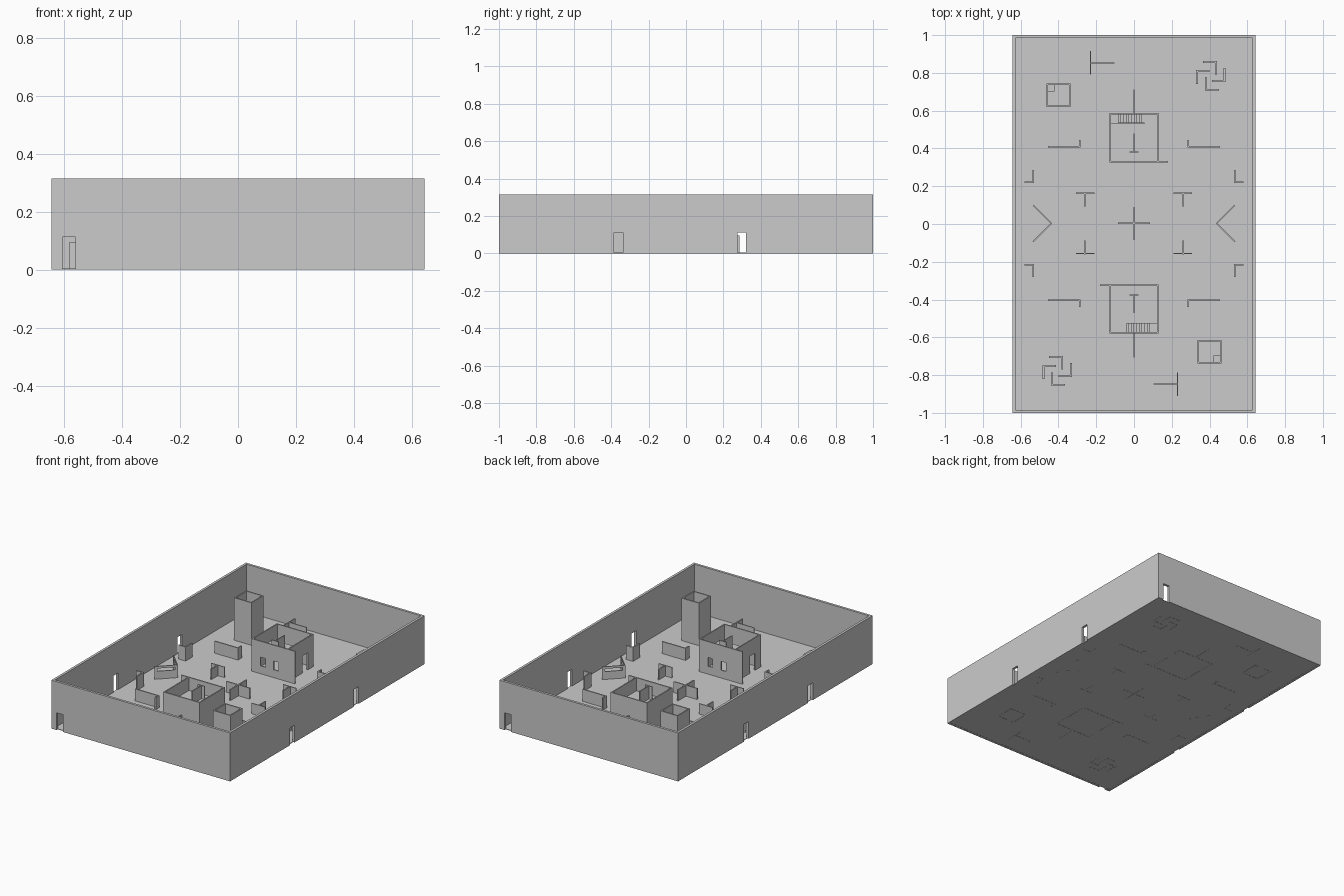
import bpy, bmesh
from math import pi
from mathutils import Matrix, Vector

if "Cube" in bpy.data.objects:
    bpy.data.objects.remove(bpy.data.objects["Cube"])

T = 0.008          # cover wall thickness
CY = 0.003         # centre of the layout in y


class Part:
    """Collects boxes and wall panels into one mesh object."""
    def __init__(self, name):
        self.name, self.bm = name, bmesh.new()

    def box(self, x0, x1, y0, y1, z0, z1, m=Matrix()):
        s = Matrix.Diagonal((x1 - x0, y1 - y0, z1 - z0, 1))
        c = Matrix.Translation(((x0 + x1) / 2, (y0 + y1) / 2, (z0 + z1) / 2))
        bmesh.ops.create_cube(self.bm, size=1, matrix=m @ c @ s)

    def wall(self, a, b, h, t=T, z0=0.0, holes=()):
        """Upright panel from a to b; holes are (u0, u1, z0, z1) along its run."""
        d = Vector(b) - Vector(a)
        m = Matrix.Translation((a[0], a[1], 0)) @ Matrix.Rotation(
            Vector((1, 0)).angle_signed(d) * -1, 4, 'Z')
        u = -t / 2
        for u0, u1, h0, h1 in sorted(holes):
            self.box(u, u0, -t / 2, t / 2, z0, h, m)
            if h0 > z0:
                self.box(u0, u1, -t / 2, t / 2, z0, h0, m)
            self.box(u0, u1, -t / 2, t / 2, h1, h, m)
            u = u1
        self.box(u, d.length + t / 2, -t / 2, t / 2, z0, h, m)
        return self

    def done(self, m=Matrix()):
        self.bm.transform(m)
        bmesh.ops.recalc_face_normals(self.bm, faces=self.bm.faces)
        me = bpy.data.meshes.new(self.name)
        self.bm.to_mesh(me)
        self.bm.free()
        ob = bpy.data.objects.new(self.name, me)
        bpy.context.collection.objects.link(ob)
        return ob


# Floor slab
p = Part("floor")
p.box(-0.635, 0.635, -0.99, 0.99, 0.001, 0.004)
p.done()

# Outer walls with doorways
W, X, Y, H = 0.016, 0.635, 0.992, 0.315
side = [(Y - 0.385, Y - 0.337, 0, 0.112), (Y + 0.275, Y + 0.322, 0, 0.112)]
for s, n in ((-1, "left"), (1, "right")):
    Part(n + "_outer_wall").wall((s * X, -Y), (s * X, Y), H, W, holes=side).done()
    d = X + s * 0.583
    Part(("front" if s < 0 else "back") + "_outer_wall").wall(
        (-X + W, s * Y), (X - W, s * Y), H, W,
        holes=[(d - W - 0.023, d - W + 0.023, 0, 0.112)]).done()

# Central cross
p = Part("centre_cross")
p.wall((-0.08, 0), (0.08, 0), 0.075)
p.wall((0, -0.08), (0, 0.08), 0.075)
p.done(Matrix.Translation((0, CY, 0)))

# Parts repeated in all four quarters
for sx in (-1, 1):
    for sy in (-1, 1):
        def q(x, y):
            return (sx * x, CY + sy * y)
        p = Part("t_barrier")
        p.wall(q(0.213, 0.16), q(0.303, 0.16), 0.072, 0.006)
        p.wall(q(0.26, 0.16), q(0.26, 0.094), 0.072)
        p.done()
        p = Part("long_barrier")
        p.wall(q(0.288, 0.407), q(0.45, 0.407), 0.082)
        p.wall(q(0.288, 0.407), q(0.288, 0.438), 0.082)
        p.done()
        p = Part("corner_barrier")
        p.wall(q(0.533, 0.218), q(0.577, 0.218), 0.095)
        p.wall(q(0.533, 0.218), q(0.533, 0.28), 0.095)
        p.done()

# Chevron barriers with viewing slits
for s in (-1, 1):
    p = Part("chevron_barrier")
    for e in (-1, 1):
        p.wall((s * 0.438, CY), (s * 0.533, CY + e * 0.095), 0.087, 0.006,
               holes=[(0.015, 0.12, 0.055, 0.073)])
    p.done()

# Each half of the arena is the other turned by 180 degrees
for half, rot in (("back", 0), ("front", pi)):
    M = Matrix.Translation((0, CY, 0)) @ Matrix.Rotation(rot, 4, 'Z')

    # Two-level blockhouse: facade with windows, side door, open roof deck
    x, y0, y1, h, deck = 0.127, 0.327, 0.58, 0.215, 0.13
    p = Part(half + "_blockhouse_walls")
    p.wall((-x, y0), (0.177, y0), h, holes=[
        (x - 0.067, x - 0.032, 0.055, 0.112), (x + 0.028, x + 0.063, 0.055, 0.112)])
    p.wall((x, y0), (x, y1), h, holes=[(0.148, 0.2, 0, 0.115)])
    p.wall((-x, y0), (-x, y1), h)
    p.wall((-x, y1), (x, y1), h)
    p.done(M)
    p = Part(half + "_blockhouse_deck")
    p.box(-x, x, y0, 0.53, deck - 0.006, deck)
    p.box(0.055, x, 0.53, y1, deck - 0.006, deck)
    p.done(M)
    p = Part(half + "_blockhouse_stairs")
    n = 10
    for i in range(n):
        xs = -0.085 + 0.014 * i
        p.box(xs, xs + 0.014, 0.531, y1 - T / 2, 0.004, deck * (i + 1) / n)
    p.done(M)
    p = Part(half + "_deck_barrier")
    p.wall((-0.022, 0.379), (0.022, 0.379), h, 0.006, deck)
    p.wall((0, 0.379), (0, 0.472), h, 0.006, deck)
    p.done(M)
    Part(half + "_blockhouse_fin").wall((0, y1), (0, 0.707), 0.1, 0.006).done(M)

    # Lookout tower with a floor hatch in one corner
    a, b, c, d = -0.458, -0.341, 0.621, 0.738
    p = Part(half + "_lookout_walls")
    p.wall((a, c), (b, c), 0.28)
    p.wall((b, c), (b, d), 0.28)
    p.wall((a, c), (a, d), 0.28)
    p.wall((a, d), (b, d), 0.28, holes=[(0.06, 0.1, 0, 0.112)])
    p.done(M)
    p = Part(half + "_lookout_floor")
    p.box(a, b, c, d - 0.037, 0.205, 0.21)
    p.box(a + 0.037, b, d - 0.037, d, 0.205, 0.21)
    p.done(M)

    # Sideways T barrier near the end wall
    p = Part(half + "_end_barrier")
    p.wall((-0.231, 0.792), (-0.231, 0.91), 0.095, 0.006)
    p.wall((-0.231, 0.85), (-0.105, 0.85), 0.095, 0.006)
    p.done(M)

    # Four L walls turned around a centre
    for k in range(4):
        p = Part(half + "_l_cluster_wall")
        p.wall((-0.038, 0.073), (0.027, 0.073), 0.08, 0.01)
        p.wall((0.027, 0.073), (0.027, 0.012), 0.08, 0.01)
        p.done(M @ Matrix.Translation((0.407, 0.781, 0))
               @ Matrix.Rotation(k * pi / 2, 4, 'Z'))
